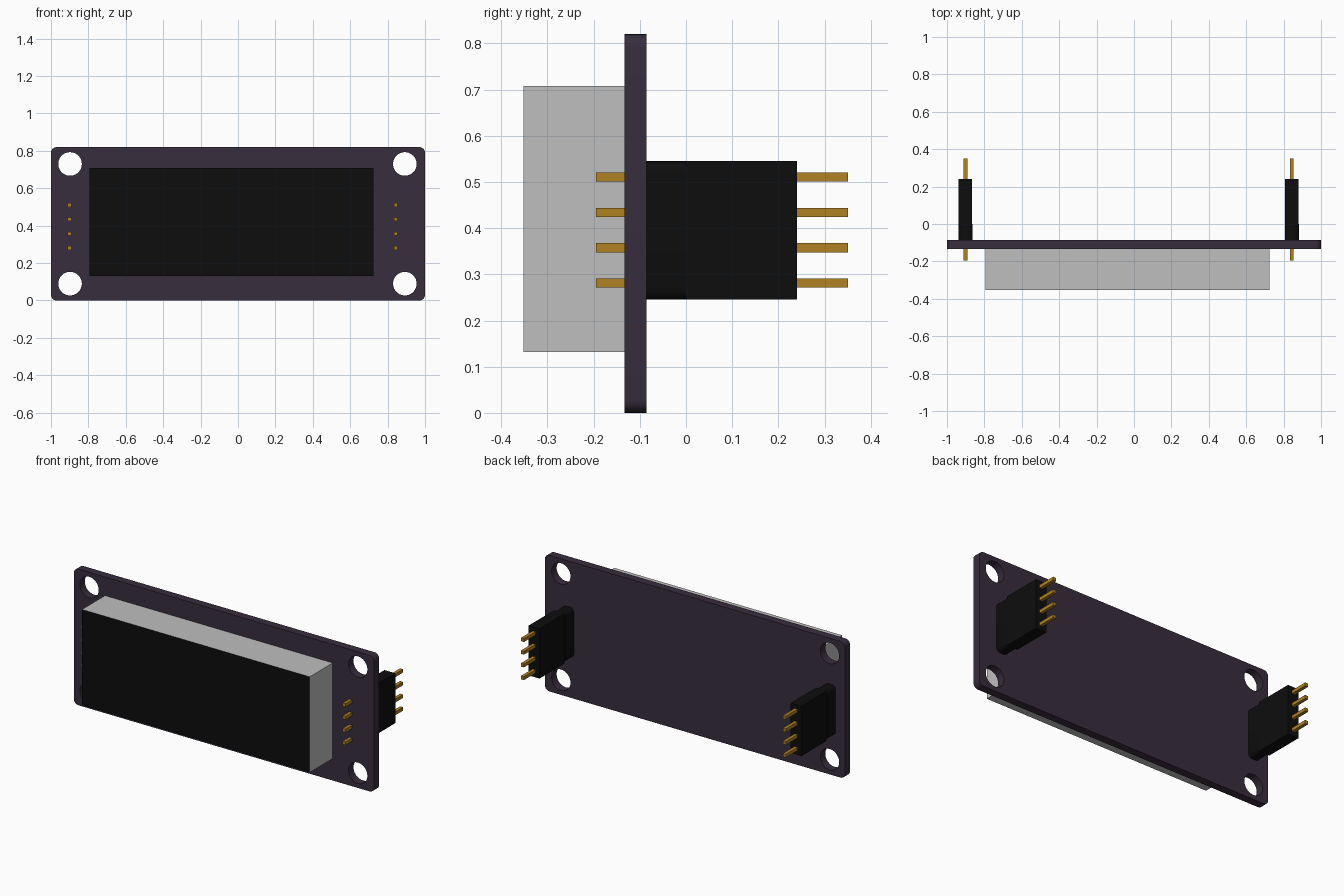
import bpy, bmesh, math
from mathutils import Matrix, Vector

if "Cube" in bpy.data.objects:
    bpy.data.objects.remove(bpy.data.objects["Cube"], do_unlink=True)


def material(name, rgb):
    m = bpy.data.materials.new(name)
    m.use_nodes = True
    m.diffuse_color = (*rgb, 1)
    m.node_tree.nodes["Principled BSDF"].inputs["Base Color"].default_value = (*rgb, 1)
    return m


PURPLE = material("dark purple board", (0.039, 0.026, 0.046))
BLACK = material("black plastic", (0.004, 0.004, 0.004))
GREY = material("light grey casing", (0.52, 0.52, 0.52))
GOLD = material("gold metal", (0.434, 0.223, 0.016))


def box(name, x, y, z, mats, radius=0):
    """Box between (min, max) pairs; radius rounds the edges running along y."""
    bm = bmesh.new()
    bmesh.ops.create_cube(bm, size=1)
    for v in bm.verts:
        v.co = Vector([a + (b - a) * (c + 0.5) for (a, b), c in zip((x, y, z), v.co)])
    if radius:
        edges = [e for e in bm.edges
                 if abs(e.verts[0].co.y - e.verts[1].co.y) > 1e-4]
        bmesh.ops.bevel(bm, geom=edges, offset=radius, segments=6,
                        profile=0.5, affect='EDGES')
    bm.normal_update()
    mesh = bpy.data.meshes.new(name)
    bm.to_mesh(mesh)
    bm.free()
    for m in mats:
        mesh.materials.append(m)
    ob = bpy.data.objects.new(name, mesh)
    bpy.context.collection.objects.link(ob)
    return ob


def activate(ob):
    bpy.ops.object.select_all(action='DESELECT')
    ob.select_set(True)
    bpy.context.view_layer.objects.active = ob


def smooth(ob):
    activate(ob)
    bpy.ops.object.shade_smooth_by_angle(angle=math.radians(30))


# Circuit board with four mounting holes
BACK = -0.085
FRONT = -0.133
board = box("circuit_board", (-1, 1), (FRONT, BACK), (0, 0.82), [PURPLE], 0.03)

bm = bmesh.new()
for hx in (-0.898, 0.892):
    for hz in (0.09, 0.73):
        place = Matrix.Translation((hx, FRONT, hz)) @ Matrix.Rotation(math.pi / 2, 4, 'X')
        bmesh.ops.create_cone(bm, cap_ends=True, segments=48, radius1=0.063,
                              radius2=0.063, depth=0.4, matrix=place)
hole_mesh = bpy.data.meshes.new("hole_cutter")
bm.to_mesh(hole_mesh)
bm.free()
hole_mesh.materials.append(PURPLE)
cutter = bpy.data.objects.new("hole_cutter", hole_mesh)
cutter.hide_render = True
bpy.context.collection.objects.link(cutter)

cut = board.modifiers.new("mounting_holes", 'BOOLEAN')
cut.operation = 'DIFFERENCE'
cut.solver = 'EXACT'
cut.object = cutter
activate(board)
bpy.ops.object.modifier_apply(modifier=cut.name)
bpy.data.objects.remove(cutter, do_unlink=True)
smooth(board)

# Display block: grey casing with a black front face
display = box("display", (-0.793, 0.724), (-0.352, FRONT), (0.132, 0.708), [GREY, BLACK])
for face in display.data.polygons:
    face.material_index = 1 if face.normal.y < -0.9 else 0

# Pin headers: rounded base, square socket and four through pins on each side
for side, cx in (("right", -0.901), ("left", 0.844)):
    base = box(side + "_header_base", (cx - 0.037, cx + 0.037), (BACK, 0),
               (0.245, 0.545), [BLACK], 0.025)
    smooth(base)
    box(side + "_header_socket", (cx - 0.036, cx + 0.036), (0, 0.24),
        (0.245, 0.545), [BLACK])
    for i in range(4):
        pz = 0.281 + i * 0.0765
        box(f"{side}_pin_{i + 1}", (cx - 0.01, cx + 0.01), (-0.195, 0.351),
            (pz - 0.01, pz + 0.01), [GOLD])
